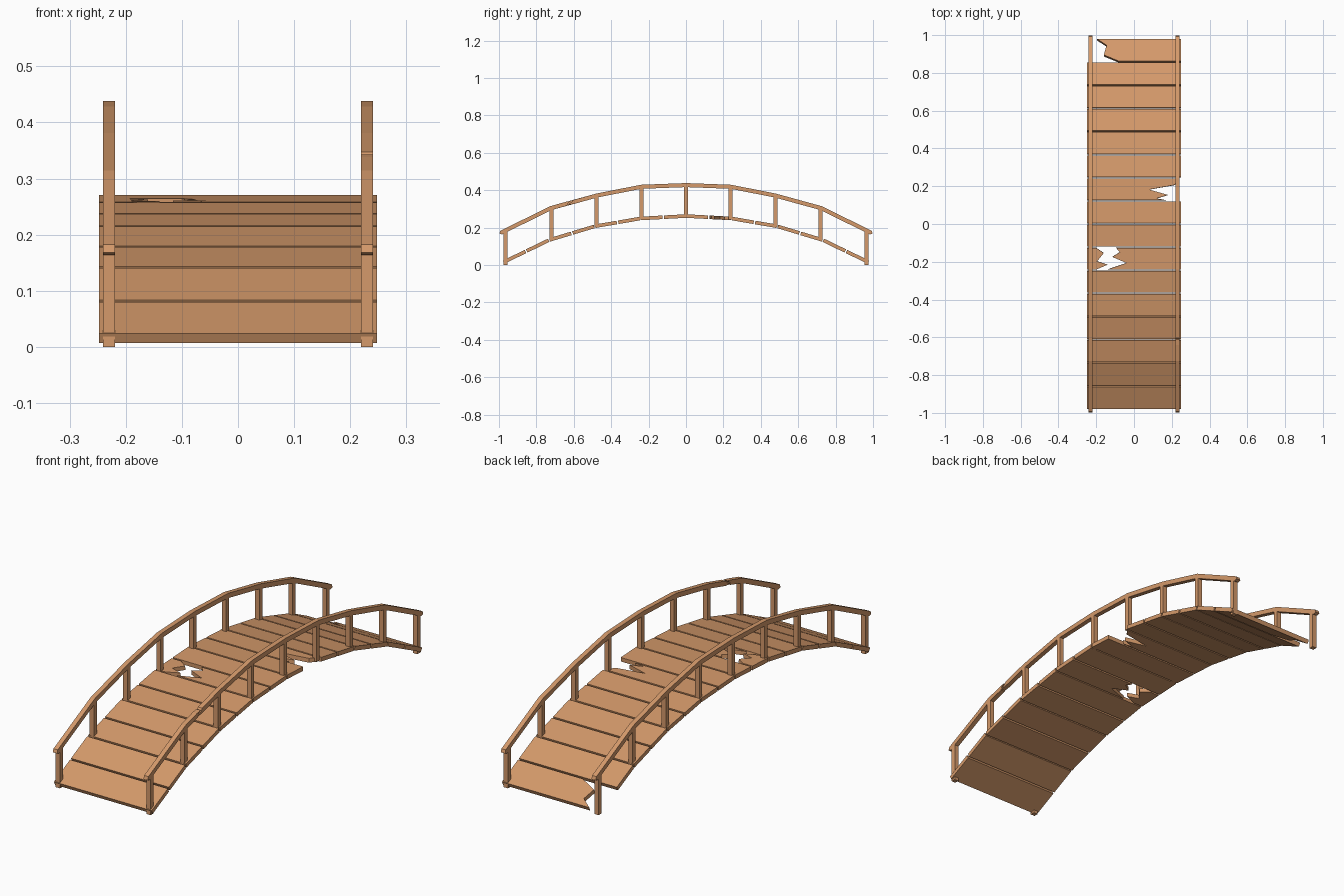
import bpy, bmesh
from mathutils import Vector

if "Cube" in bpy.data.objects:
    bpy.data.objects.remove(bpy.data.objects["Cube"])

wood = bpy.data.materials.new("warm wood")
wood.diffuse_color = (0.66, 0.32, 0.145, 1)
wood.use_nodes = True
wood.node_tree.nodes["Principled BSDF"].inputs["Base Color"].default_value = wood.diffuse_color


def prism(name, outline, push):
    """Solid made by extruding a closed 3D outline along a vector."""
    bm = bmesh.new()
    face = bm.faces.new([bm.verts.new(p) for p in outline])
    new = bmesh.ops.extrude_face_region(bm, geom=[face])["geom"]
    bmesh.ops.translate(bm, vec=push, verts=[g for g in new if isinstance(g, bmesh.types.BMVert)])
    bmesh.ops.recalc_face_normals(bm, faces=bm.faces)
    mesh = bpy.data.meshes.new(name)
    bm.to_mesh(mesh)
    bm.free()
    mesh.materials.append(wood)
    ob = bpy.data.objects.new(name, mesh)
    bpy.context.collection.objects.link(ob)
    return ob


def arch(half):
    return half[:-1] + [(-y, z) for y, z in reversed(half)]


# arch lines (y, z): top of the deck and centre of the handrail
DECK = arch([(-0.983, 0.022), (-0.735, 0.142), (-0.49, 0.216), (-0.245, 0.258), (0, 0.271)])
RAIL = arch([(-0.988, 0.173), (-0.722, 0.304), (-0.478, 0.371), (-0.24, 0.418), (0, 0.427)])
W, T, GAP = 0.248, 0.019, 0.004

# jagged ends: (x, fraction along plank), listed from fraction 0 to 1
RIGHT_BROKEN = [(0.17, 0), (0.12, 0.08), (0.18, 0.24), (0.08, 0.49), (0.215, 0.70), (0.24, 1)]
LEFT_BROKEN = [(-0.08, 0), (-0.16, 0.28), (-0.145, 0.72), (-0.195, 1)]
HOLE_LEFT = [(-0.20, 0), (-0.14, 0.22), (-0.195, 0.38), (-0.16, 0.76), (-0.20, 1)]
HOLE_RIGHT = [(-0.14, 0), (-0.04, 0.3), (-0.115, 0.58), (-0.075, 0.8), (-0.095, 1)]
left_end, right_end = [(-W, 0), (-W, 1)], [(W, 0), (W, 1)]
SPECIAL = {
    6: [(left_end, HOLE_LEFT), (HOLE_RIGHT, right_end)],
    9: [(left_end, RIGHT_BROKEN)],
    15: [(LEFT_BROKEN, right_end)],
}

# deck planks, two for each straight segment
for i in range(16):
    a, b = (Vector((0, *DECK[i // 2 + k])) for k in (0, 1))
    mid = (a + b) / 2
    p, q = (a, mid) if i % 2 == 0 else (mid, b)
    d = (q - p).normalized()
    p, q = p + d * GAP, q - d * GAP
    down = Vector((0, d.z, -d.y)) * T
    for lo, hi in SPECIAL.get(i, [(left_end, right_end)]):
        loop = lo + hi[::-1]
        prism("plank", [Vector((x, 0, 0)) + p.lerp(q, f) for x, f in loop], down)

# posts, mirrored left and right
R = 0.0108
POSTS = [(-0.966, 0.0), (-0.72, 0.131), (-0.478, 0.203), (-0.237, 0.244), (0, 0.252)]
for y, z0 in arch(POSTS):
    top = next(a[1] + (b[1] - a[1]) * (y - a[0]) / (b[0] - a[0])
               for a, b in zip(RAIL, RAIL[1:]) if a[0] <= y <= b[0])
    for x in (-0.23, 0.23):
        prism("post", [(x + sx * R, y + sy * R, z0)
                       for sx, sy in ((-1, -1), (1, -1), (1, 1), (-1, 1))], (0, 0, top - z0))


def offset(line, h):
    """Shift a (y, z) line sideways by h, mitred at the bends."""
    out = []
    for i, pt in enumerate(line):
        n = []
        for a, b in ((i - 1, i), (i, i + 1)):
            if a >= 0 and b < len(line):
                d = (Vector(line[b]) - Vector(line[a])).normalized()
                n.append(Vector((-d.y, d.x)))
        m = sum(n, Vector((0, 0))).normalized()
        out.append(tuple(Vector(pt) + m * h / m.dot(n[0])))
    return out


def rail(x, line, head, tail):
    """Handrail; head and tail are extra splinter points (y, z) at its ends."""
    loop = head + offset(line, R) + tail + offset(line, -R)[::-1]
    prism("handrail", [(x - R, y, z) for y, z in loop], (2 * R, 0, 0))


tip0, tip1 = [(-0.998, 0.168)], [(0.998, 0.168)]
rail(-0.23, RAIL, tip0, tip1)
# right handrail is snapped in two
rail(0.23, RAIL[:2] + [(-0.637, 0.328)], tip0, [(-0.615, 0.343), (-0.63, 0.332)])
rail(0.23, [(-0.6, 0.337)] + RAIL[2:], [(-0.635, 0.321), (-0.612, 0.336)], tip1)
